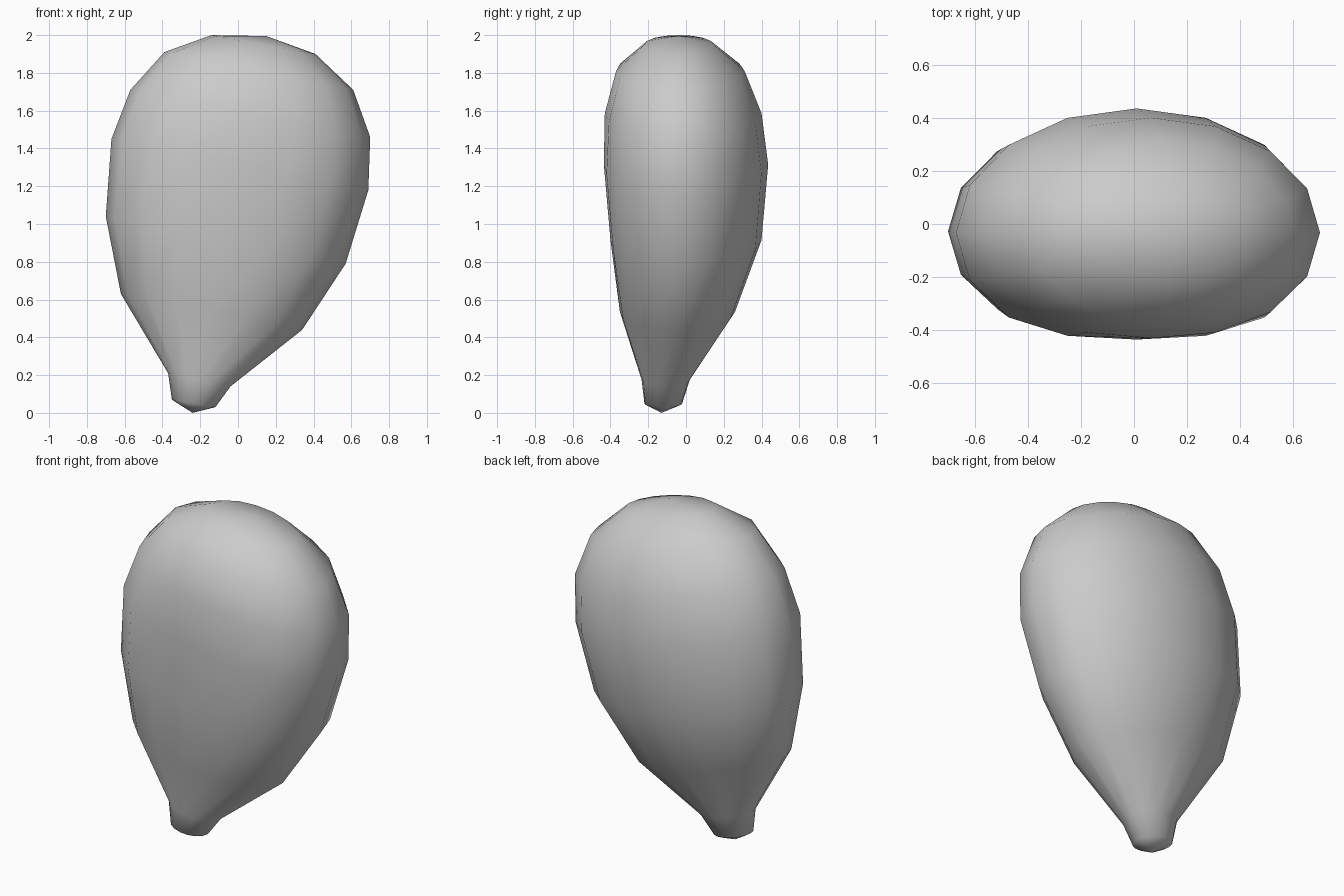
import bpy, bmesh, math

if "Cube" in bpy.data.objects:
    bpy.data.objects.remove(bpy.data.objects["Cube"])

SIDES = 16
# Tilted rings: left (x, z), right (x, z), front y, back y, front flatness
RINGS = [
    ((-0.35, 0.07), (-0.12, 0.03), -0.22, -0.02, 1.0),
    ((-0.37, 0.21), (-0.04, 0.14), -0.235, 0.02, 1.0),
    ((-0.62, 0.63), (0.34, 0.44), -0.35, 0.26, 0.93),
    ((-0.70, 1.04), (0.57, 0.79), -0.40, 0.40, 0.87),
    ((-0.67, 1.45), (0.69, 1.18), -0.435, 0.435, 0.86),
    ((-0.57, 1.71), (0.70, 1.46), -0.43, 0.40, 0.92),
    ((-0.39, 1.91), (0.61, 1.71), -0.37, 0.31, 0.95),
    ((-0.14, 2.00), (0.41, 1.90), -0.22, 0.145, 1.0),
]
TIP = (-0.24, -0.13, 0.0)
CROWN = (0.15, -0.04, 1.995)


def ring_points(left, right, front, back, flat):
    """Ellipse tilted in xz, gently flattened on its front side."""
    radius = (back - front) / (1 + flat)
    mid_y = back - radius
    pts = []
    for i in range(SIDES):
        a = 2 * math.pi * i / SIDES
        t = (1 + math.cos(a)) / 2
        s = math.sin(a)
        k = 1 - (1 - flat) * abs(s) ** 4 if s < 0 else 1
        pts.append((left[0] + (right[0] - left[0]) * t,
                    mid_y + radius * s * k,
                    left[1] + (right[1] - left[1]) * t))
    return pts


# Seed body lofted from the pointed tip to the rounded crown
bm = bmesh.new()
loops = [[bm.verts.new(p) for p in ring_points(*r)] for r in RINGS]
tip, crown = bm.verts.new(TIP), bm.verts.new(CROWN)
for i in range(SIDES):
    j = (i + 1) % SIDES
    for lo, hi in zip(loops, loops[1:]):
        bm.faces.new((lo[i], lo[j], hi[j], hi[i]))
    bm.faces.new((tip, loops[0][j], loops[0][i]))
    bm.faces.new((crown, loops[-1][i], loops[-1][j]))
bmesh.ops.recalc_face_normals(bm, faces=bm.faces)
for f in bm.faces:
    f.smooth = True

mesh = bpy.data.meshes.new("seed")
bm.to_mesh(mesh)
bm.free()
seed = bpy.data.objects.new("seed", mesh)
bpy.context.collection.objects.link(seed)
